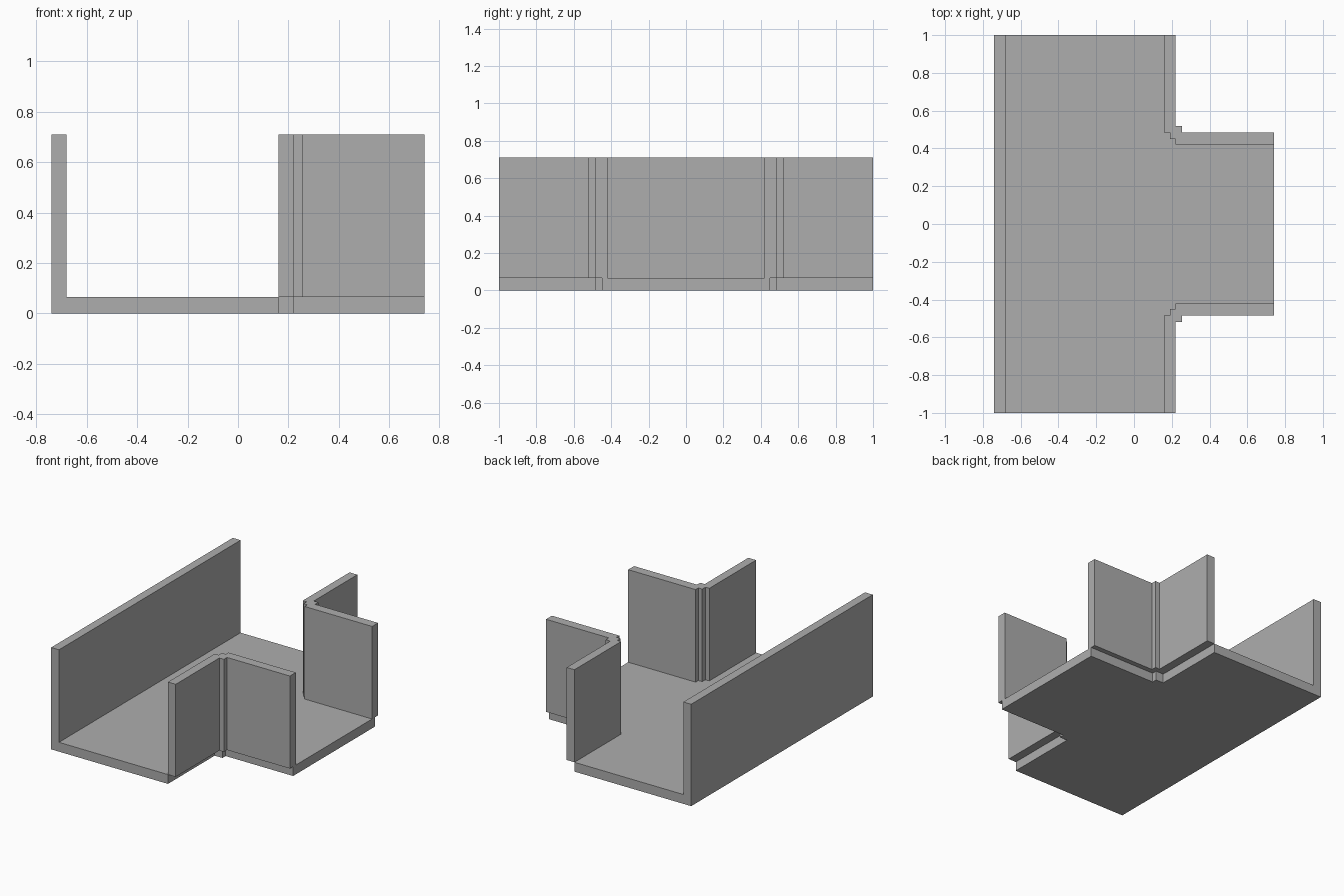
import bpy
import bmesh

cube = bpy.data.objects.get("Cube")
if cube:
    bpy.data.objects.remove(cube, do_unlink=True)

grey = bpy.data.materials.new("plain grey")
grey.use_nodes = True
colour = (0.42, 0.42, 0.42, 1)
grey.diffuse_color = colour
grey.node_tree.nodes["Principled BSDF"].inputs["Base Color"].default_value = colour

HEIGHT, FLOOR = 0.71, 0.065


def extrude_outline(name, outline, z0, z1):
    """Closed prism standing on a flat outline."""
    bm = bmesh.new()
    face = bm.faces.new([bm.verts.new((x, y, z0)) for x, y in outline])
    grown = bmesh.ops.extrude_face_region(bm, geom=[face], use_keep_orig=True)
    top = [v for v in grown["geom"] if isinstance(v, bmesh.types.BMVert)]
    bmesh.ops.translate(bm, verts=top, vec=(0, 0, z1 - z0))
    bmesh.ops.recalc_face_normals(bm, faces=bm.faces)
    mesh = bpy.data.meshes.new(name)
    bm.to_mesh(mesh)
    bm.free()
    mesh.materials.append(grey)
    obj = bpy.data.objects.new(name, mesh)
    bpy.context.collection.objects.link(obj)
    return obj


def flip(outline):
    return [(x, -y) for x, y in reversed(outline)]


# T-shaped floor with a small step in each inner corner
edge = [(0.74, 0.45), (0.22, 0.45), (0.22, 0.485), (0.16, 0.485), (0.16, 1)]
floor_outline = edge + [(-0.68, 1), (-0.68, -1)] + flip(edge)
extrude_outline("floor", floor_outline, 0, FLOOR)

# Long straight wall
extrude_outline("long_wall", [(-0.74, -1), (-0.68, -1), (-0.68, 1), (-0.74, 1)], 0, HEIGHT)

# Corner walls with stepped joints, overhanging the floor edge
corner = [(0.16, 1), (0.16, 0.485), (0.19, 0.485), (0.19, 0.45), (0.22, 0.45),
          (0.22, 0.42), (0.74, 0.42), (0.74, 0.485), (0.255, 0.485),
          (0.255, 0.52), (0.22, 0.52), (0.22, 1)]
extrude_outline("back_corner_wall", corner, FLOOR, HEIGHT)
extrude_outline("front_corner_wall", flip(corner), FLOOR, HEIGHT)
